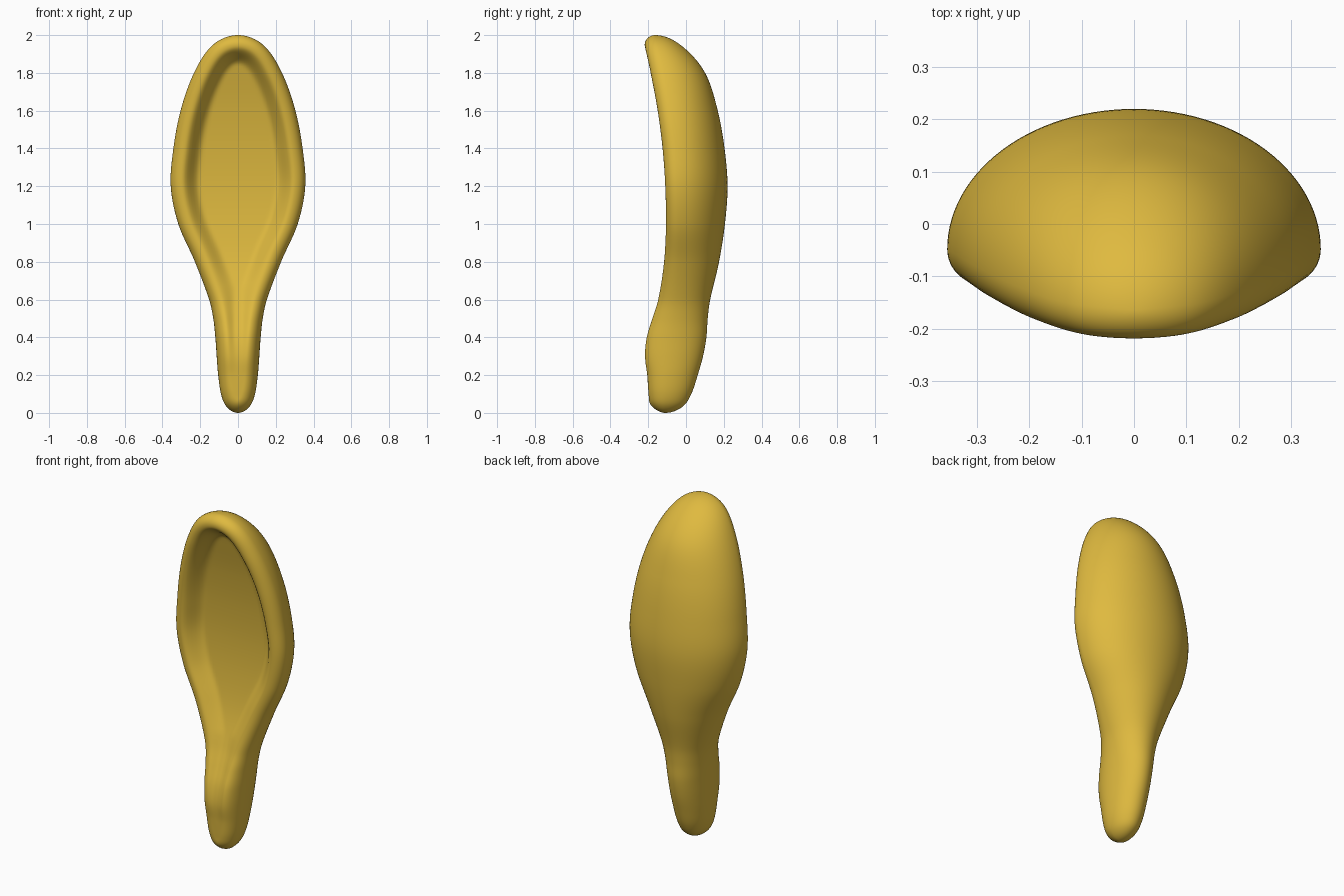
import bpy, bmesh, math
from mathutils import Vector, kdtree
from mathutils.geometry import intersect_point_line

if "Cube" in bpy.data.objects:
    bpy.data.objects.remove(bpy.data.objects["Cube"])

# Height, half width, front rim y, side y, back y, hollow floor y
ROWS = [
    (0.00, 0.000, -0.165, -0.110, -0.110, -0.165),
    (0.04, 0.066, -0.192, -0.110, -0.010, -0.192),
    (0.10, 0.090, -0.198, -0.105, 0.028, -0.198),
    (0.20, 0.105, -0.205, -0.098, 0.062, -0.205),
    (0.30, 0.113, -0.217, -0.090, 0.090, -0.211),
    (0.40, 0.120, -0.208, -0.078, 0.108, -0.195),
    (0.50, 0.131, -0.178, -0.062, 0.115, -0.158),
    (0.60, 0.153, -0.147, -0.050, 0.128, -0.120),
    (0.80, 0.228, -0.116, -0.042, 0.175, -0.063),
    (1.00, 0.316, -0.106, -0.042, 0.206, -0.035),
    (1.20, 0.356, -0.110, -0.047, 0.220, -0.028),
    (1.40, 0.342, -0.124, -0.057, 0.204, -0.040),
    (1.60, 0.304, -0.150, -0.080, 0.168, -0.068),
    (1.80, 0.233, -0.187, -0.115, 0.101, -0.112),
    (1.95, 0.131, -0.220, -0.150, -0.032, -0.155),
    (2.00, 0.000, -0.228, -0.165, -0.165, -0.175),
]
KEYS = [math.acos(1 - r[0]) for r in ROWS]


def section(t):
    """Smooth interpolation of the section values along the length."""
    i = max(k for k in range(len(KEYS) - 1) if KEYS[k] <= t + 1e-9)

    def slope(k, c):
        a, b = max(k - 1, 0), min(k + 1, len(KEYS) - 1)
        return (ROWS[b][c] - ROWS[a][c]) / (KEYS[b] - KEYS[a])
    h = KEYS[i + 1] - KEYS[i]
    s = (t - KEYS[i]) / h
    out = []
    for c in range(1, 6):
        p, q = ROWS[i][c], ROWS[i + 1][c]
        m, n = slope(i, c) * h, slope(i + 1, c) * h
        out.append((2*s**3 - 3*s*s + 1)*p + (s**3 - 2*s*s + s)*m
                   + (3*s*s - 2*s**3)*q + (s**3 - s*s)*n)
    return out


def smooth(v):
    v = min(max(v, 0), 1)
    return v * v * (3 - 2 * v)


# Outline of the silhouette, used to measure the distance from the edge
M = 300
half = []
for k in range(M + 1):
    t = math.pi * k / M
    half.append(Vector((max(section(t)[0], 0), 1 - math.cos(t), 0)))
tree = kdtree.KDTree(M + 1)
for k, p in enumerate(half):
    tree.insert(p, k)
tree.balance()


def edge_distance(x, z):
    p = Vector((abs(x), z, 0))
    _, k, best = tree.find(p)
    for a in (k - 1, k):
        if 0 <= a < M:
            q, f = intersect_point_line(p, half[a], half[a + 1])
            if 0 <= f <= 1:
                best = min(best, (p - q).length)
    return best


def front_y(x, z, w, rim, side, floor):
    d = edge_distance(x, z)
    # Rounded lip
    r = 0.068 - 0.006 * smooth((z - 0.4) / 0.5)
    lip = math.sqrt(max(0, 1 - (1 - min(d / r, 1)) ** 2))
    y = side + (rim - side) * lip
    # Hollow inside the lip
    inner = min(0.155, max(0.88 * w, 0.105)) if z < 1.0 else 0.155
    return y + (floor - rim) * smooth((d - 0.062) / (inner - 0.062))


# Spoon-shaped body: closed loops stacked from tip to tip
NZ, N = 150, 56
bm = bmesh.new()
loops = []
for i in range(1, NZ):
    t = math.pi * i / NZ
    z = 1 - math.cos(t)
    w, rim, side, back, floor = section(t)
    loop = []
    for j in range(2 * N):
        x = -w * math.cos(math.pi * j / N)
        if j % N == 0:
            y = side
        elif j < N:
            y = front_y(x, z, w, rim, side, floor)
        else:
            y = side + (back - side) * abs(math.sin(math.pi * j / N))
        loop.append(bm.verts.new((x, y, z)))
    loops.append(loop)
for a, b in zip(loops, loops[1:]):
    for j in range(2 * N):
        k = (j + 1) % (2 * N)
        bm.faces.new((a[j], a[k], b[k], b[j]))
for loop, row in ((loops[0], ROWS[0]), (loops[-1], ROWS[-1])):
    tip = bm.verts.new((0, row[3], row[0]))
    for j in range(2 * N):
        bm.faces.new((tip, loop[j], loop[(j + 1) % (2 * N)]))
bmesh.ops.recalc_face_normals(bm, faces=bm.faces)
for f in bm.faces:
    f.smooth = True

mesh = bpy.data.meshes.new("hollow_body")
bm.to_mesh(mesh)
bm.free()
body = bpy.data.objects.new("hollow_body", mesh)
bpy.context.collection.objects.link(body)

mat = bpy.data.materials.new("golden_yellow")
mat.diffuse_color = (0.74, 0.49, 0.05, 1)
mat.use_nodes = True
mat.node_tree.nodes["Principled BSDF"].inputs["Base Color"].default_value = mat.diffuse_color
mesh.materials.append(mat)
